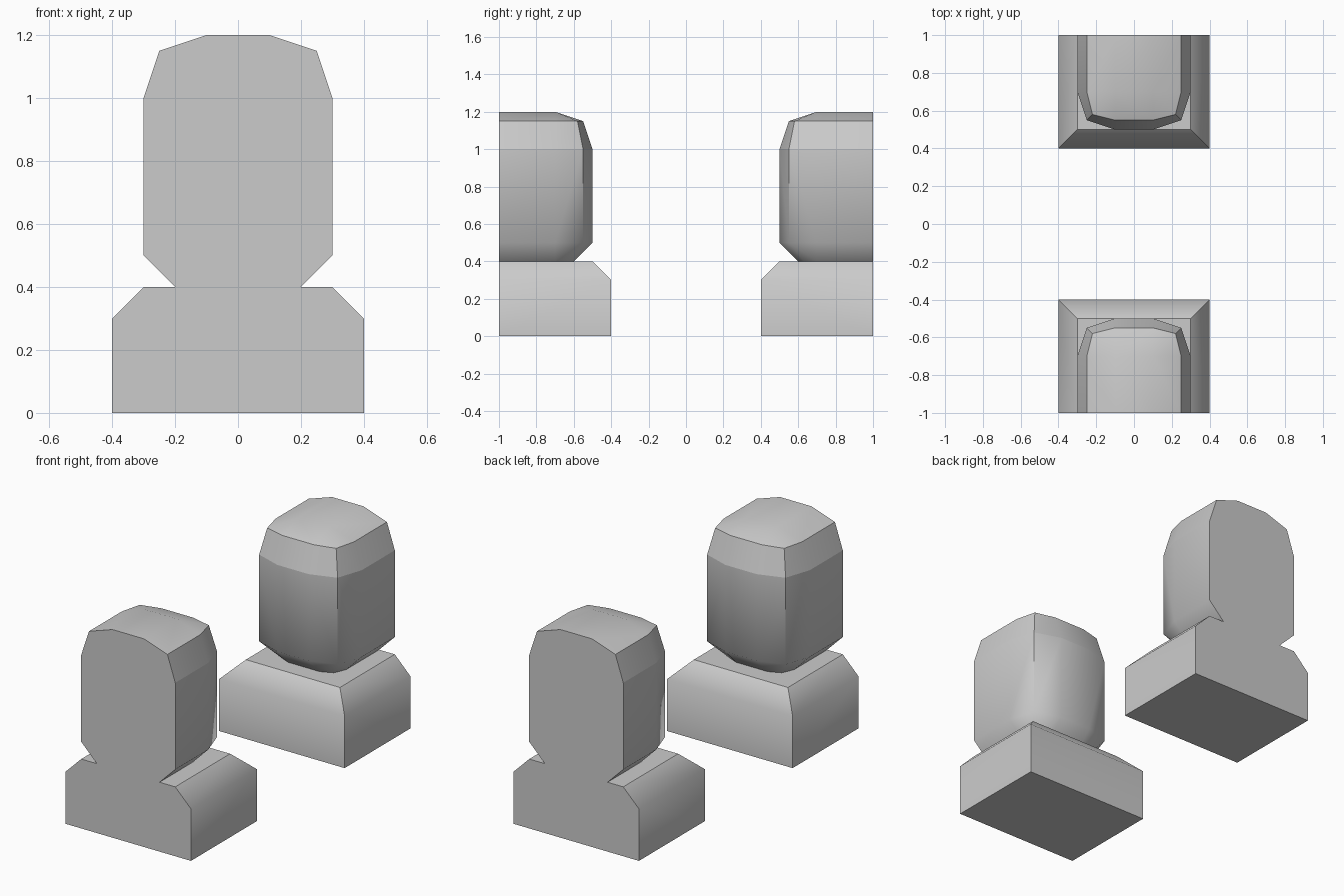
import bpy, bmesh, math

if "Cube" in bpy.data.objects:
    bpy.data.objects.remove(bpy.data.objects["Cube"])


def loft(name, rings, creases, cap_bottom=True):
    """Stack half outlines (x, y) mirrored in x, then mirror the part in y."""
    bm = bmesh.new()
    loops = []
    for z, half in rings:
        pts = half + [(-x, y) for x, y in reversed(half)]
        loops.append([bm.verts.new((x, y, z)) for x, y in pts])
    n = len(loops[0])
    ends = []
    for a, b in zip(loops, loops[1:]):
        for i in range(n):
            j = (i + 1) % n
            f = bm.faces.new((a[i], a[j], b[j], b[i]))
            if i == n - 1:
                ends.append(f)
    bmesh.ops.dissolve_faces(bm, faces=ends)
    bm.faces.new(loops[-1])
    if cap_bottom:
        bm.faces.new(loops[0][::-1])
    bmesh.ops.remove_doubles(bm, verts=bm.verts, dist=1e-4)
    bmesh.ops.recalc_face_normals(bm, faces=bm.faces)
    for f in bm.faces:
        f.smooth = True
    for e in bm.edges:
        on_crease = any(all(abs(v.co.z - z) < 1e-4 for v in e.verts) for z in creases)
        if on_crease or e.calc_face_angle(0) > math.radians(50):
            e.smooth = False
    mesh = bpy.data.meshes.new(name)
    bm.to_mesh(mesh)
    bm.free()
    obj = bpy.data.objects.new(name, mesh)
    bpy.context.collection.objects.link(obj)
    mod = obj.modifiers.new("mirror", 'MIRROR')
    mod.use_axis = (False, True, False)
    mod.use_mirror_merge = False
    return obj


def outline(side, corner, end):
    return [(side, -1), (side, -0.7), corner, (0.1, end)]


# Chamfered base blocks
loft("base_block", [
    (0.0, [(0.4, -1), (0.4, -0.4)]),
    (0.3, [(0.4, -1), (0.4, -0.4)]),
    (0.4, [(0.3, -1), (0.3, -0.5)]),
], creases=[0.4])

# Rounded upper blocks
widest = outline(0.3, (0.25, -0.55), -0.5)
loft("rounded_block", [
    (0.4, outline(0.2, (0.17, -0.63), -0.6)),
    (0.5, widest),
    (1.0, widest),
    (1.15, outline(0.25, (0.22, -0.58), -0.55)),
    (1.2, outline(0.1, (0.1, -0.7), -0.7)),
], creases=[1.0], cap_bottom=False)
